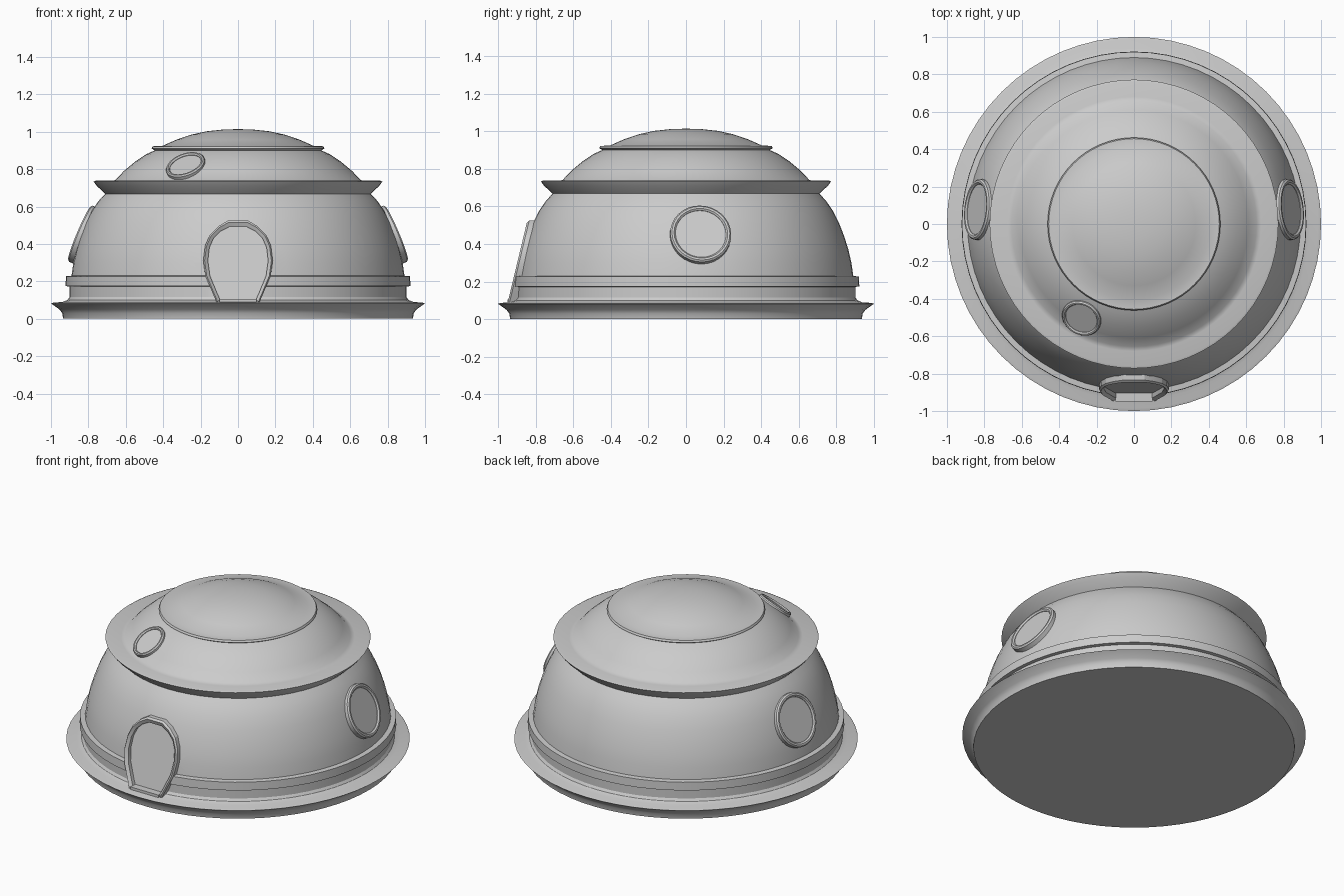
import bpy, bmesh, math
from mathutils import Vector, Matrix

if "Cube" in bpy.data.objects:
    bpy.data.objects.remove(bpy.data.objects["Cube"])


def make(name, bm, angle=30):
    bmesh.ops.recalc_face_normals(bm, faces=bm.faces)
    me = bpy.data.meshes.new(name)
    bm.to_mesh(me)
    bm.free()
    ob = bpy.data.objects.new(name, me)
    bpy.context.collection.objects.link(ob)
    smooth(ob, angle)
    return ob


def smooth(ob, angle=30):
    bpy.ops.object.select_all(action='DESELECT')
    ob.select_set(True)
    bpy.context.view_layer.objects.active = ob
    bpy.ops.object.shade_smooth_by_angle(angle=math.radians(angle))


def lathe(name, profile, seg=64, closed=False):
    """Spin an (r, z) profile round z."""
    bm = bmesh.new()
    vs = [bm.verts.new((r, 0, z)) for r, z in profile]
    es = [bm.edges.new(p) for p in zip(vs, vs[1:])]
    if closed:
        es.append(bm.edges.new((vs[-1], vs[0])))
    bmesh.ops.spin(bm, geom=vs + es, cent=(0, 0, 0), axis=(0, 0, 1),
                   angle=math.tau, steps=seg, use_merge=True)
    bmesh.ops.remove_doubles(bm, verts=bm.verts, dist=1e-5)
    return make(name, bm)


# main shell: footing, band, wall, ledge, roof and cap in one profile
body = lathe("dome_shell", [
    (0, 0), (0.935, 0), (0.94, 0.03), (0.955, 0.05), (1.0, 0.082),
    (0.985, 0.087), (0.94, 0.089), (0.912, 0.1), (0.902, 0.115), (0.902, 0.172),
    (0.922, 0.175), (0.92, 0.227), (0.89, 0.23),
    (0.88, 0.3), (0.864, 0.37), (0.842, 0.44), (0.815, 0.51), (0.783, 0.575),
    (0.745, 0.63), (0.71, 0.668),
    (0.755, 0.71), (0.772, 0.733), (0.76, 0.738), (0.68, 0.733), (0.655, 0.742),
    (0.61, 0.79), (0.55, 0.84), (0.49, 0.88), (0.445, 0.9),
    (0.462, 0.91), (0.456, 0.922), (0.405, 0.924),
    (0.33, 0.957), (0.25, 0.984), (0.17, 1.002), (0.085, 1.011), (0, 1.014)])

# doorway outlines, (x, z) for the right half from sill to top
OUTER = [(0.115, 0.088), (0.135, 0.135), (0.175, 0.23), (0.186, 0.31),
         (0.176, 0.39), (0.15, 0.45), (0.105, 0.495), (0.055, 0.524)]
INNER = [(0.095, 0.1), (0.113, 0.14), (0.15, 0.23), (0.161, 0.31),
         (0.153, 0.38), (0.13, 0.432), (0.092, 0.468), (0.048, 0.49)]


def full(half):
    return half + [(-x, z) for x, z in reversed(half)]


def lean(y0, z):
    return y0 + 0.24 * z


def prism(name, outline, front, back):
    bm = bmesh.new()
    rings = [[bm.verts.new((x, f(z), z)) for x, z in outline] for f in (front, back)]
    n = len(outline)
    bm.faces.new(rings[0])
    bm.faces.new(rings[1])
    for i in range(n):
        j = (i + 1) % n
        bm.faces.new((rings[0][i], rings[0][j], rings[1][j], rings[1][i]))
    return make(name, bm)


# doorway recess, its flat back face is the door
mid = [((a + c) / 2, (b + d) / 2) for (a, b), (c, d) in zip(OUTER, INNER)]
mid[0] = (mid[0][0], 0.1)
cutter = prism("door_cutter", full(mid), lambda z: -1.2, lambda z: lean(-0.925, z))
cutter.hide_render = True
cutter.hide_set(True)
mod = body.modifiers.new("doorway", 'BOOLEAN')
mod.object = cutter
mod.solver = 'EXACT'
bpy.context.view_layer.objects.active = body
bpy.ops.object.modifier_apply(modifier=mod.name)
bpy.data.objects.remove(cutter)
smooth(body)

# door panel and sill
prism("door_panel", full(INNER), lambda z: lean(-0.93, z), lambda z: lean(-0.90, z))
prism("door_sill", [(0.1, 0.08), (0.1, 0.105), (-0.1, 0.105), (-0.1, 0.08)],
      lambda z: -0.95, lambda z: -0.88)

# door frame: four-cornered section swept along the arch
bm = bmesh.new()
rows = []
for (ox, oz), (ix, iz) in zip(full(OUTER), full(INNER)):
    cx, cz = ox * 0.7 + ix * 0.3, oz * 0.7 + iz * 0.3
    pts = [(ox, lean(-0.90, oz), oz), (ox, lean(-0.96, oz), oz),
           (cx, lean(-0.97, cz), cz), (ix, lean(-0.955, iz), iz),
           (ix, lean(-0.91, iz), iz)]
    rows.append([bm.verts.new(p) for p in pts])
for a, b in zip(rows, rows[1:]):
    for k in range(5):
        m = (k + 1) % 5
        bm.faces.new((a[k], a[m], b[m], b[k]))
bm.faces.new(rows[0])
bm.faces.new(rows[-1])
make("door_frame", bm, 20)


# round windows: a rim and a flat pane laid on the shell
def window(name, pos, normal, radius, rim):
    place = Matrix.Translation(pos) @ Vector(normal).to_track_quat('Z', 'Y').to_matrix().to_4x4()
    r, w = radius, rim
    ring = lathe(name + "_rim", [
        (r, -0.03), (r, 0.006), (r - w * 0.3, 0.014), (r - w * 0.7, 0.014),
        (r - w, 0.006), (r - w, -0.03)], 32, True)
    pane = lathe(name + "_pane", [(0, 0.003), (r - w * 0.5, 0.003),
                                  (r - w * 0.5, -0.02), (0, -0.02)], 32)
    ring.matrix_world = place
    pane.matrix_world = place


for side, label in ((1, "right"), (-1, "left")):
    window(label + "_window", (side * 0.834, 0.078, 0.452),
           (side * 0.92, 0.09, 0.39), 0.163, 0.028)
window("roof_window", (-0.28, -0.502, 0.818), (-0.3, -0.53, 0.8), 0.108, 0.02)
